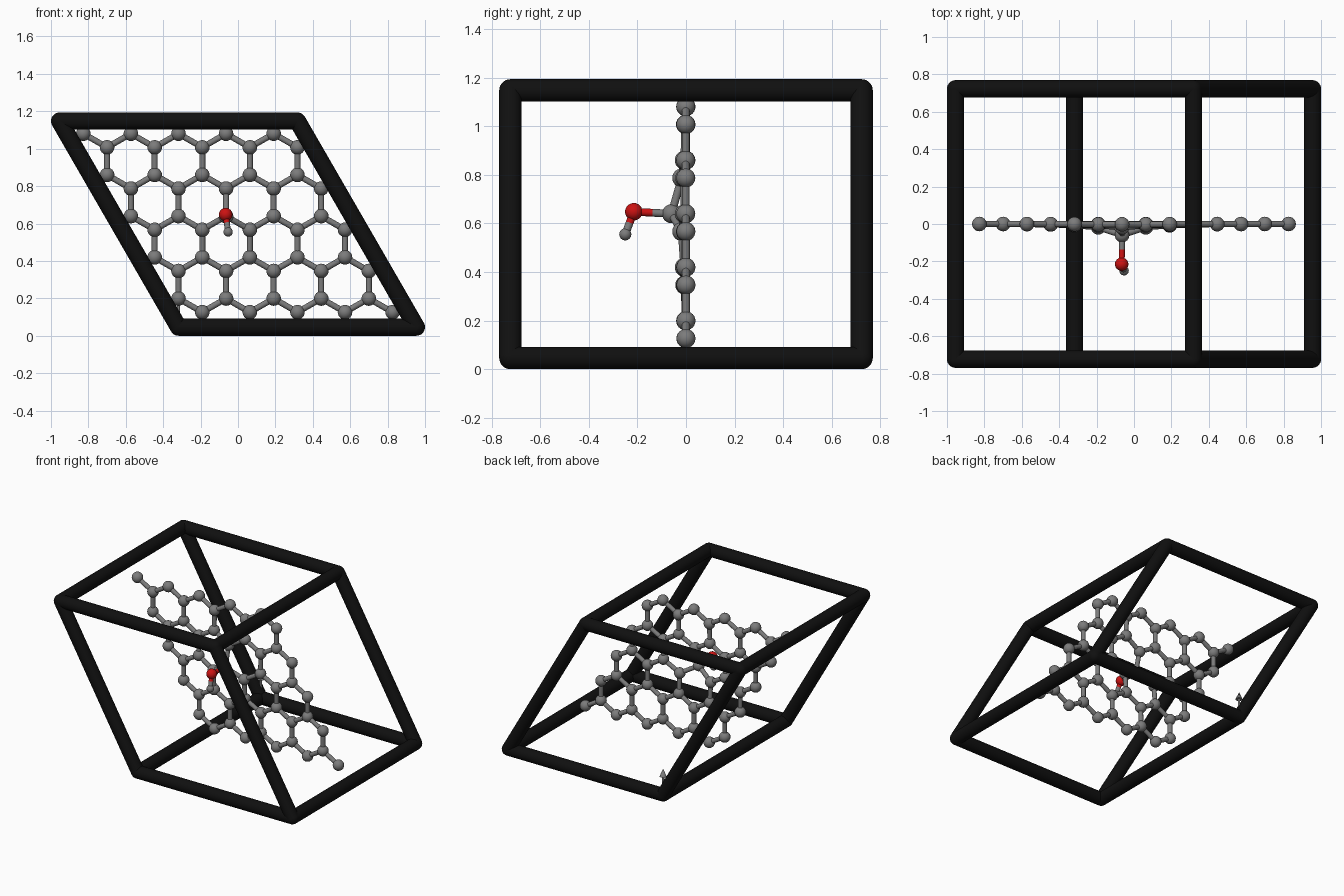
import bpy, bmesh, math
from mathutils import Vector, Matrix

cube = bpy.data.objects.get("Cube")
if cube:
    bpy.data.objects.remove(cube, do_unlink=True)


def material(name, rgb):
    m = bpy.data.materials.new(name)
    m.use_nodes = True
    m.diffuse_color = (*rgb, 1)
    m.node_tree.nodes["Principled BSDF"].inputs["Base Color"].default_value = (*rgb, 1)
    return m


BLACK = material("frame black", (0.005, 0.005, 0.005))
GREY = material("atom grey", (0.2, 0.2, 0.2))
RED = material("oxygen red", (0.6, 0.006, 0.006))


def ball(bm, p, r, seg=24):
    bmesh.ops.create_uvsphere(bm, u_segments=seg, v_segments=seg // 2, radius=r,
                              matrix=Matrix.Translation(p))


def rod(bm, a, b, r1, r2=None, seg=20, caps=False):
    a, b = Vector(a), Vector(b)
    turn = (b - a).to_track_quat('Z', 'Y').to_matrix().to_4x4()
    bmesh.ops.create_cone(bm, cap_ends=caps, segments=seg, radius1=r1,
                          radius2=r1 if r2 is None else r2, depth=(b - a).length,
                          matrix=Matrix.Translation((a + b) / 2) @ turn)


def finish(name, bm, mat):
    me = bpy.data.meshes.new(name)
    bm.to_mesh(me)
    bm.free()
    me.materials.append(mat)
    for f in me.polygons:
        f.use_smooth = True
    me.set_sharp_from_angle(angle=math.radians(40))
    ob = bpy.data.objects.new(name, me)
    bpy.context.collection.objects.link(ob)
    return ob


# Slanted cell frame: four corners, front and back, joined by depth bars
EDGE, BAR, DEPTH = 1.272, 0.046, 0.723
LOW, HIGH = BAR, BAR + EDGE * math.sqrt(3) / 2
outline = [(-0.318, LOW), (0.954, LOW), (0.318, HIGH), (-0.954, HIGH)]
bm = bmesh.new()
for i, (x, z) in enumerate(outline):
    nx, nz = outline[(i + 1) % 4]
    rod(bm, (x, -DEPTH, z), (x, DEPTH, z), BAR, seg=32)
    for y in (-DEPTH, DEPTH):
        ball(bm, (x, y, z), BAR, 32)
        rod(bm, (x, y, z), (nx, y, nz), BAR, seg=32)
finish("cell_frame", bm, BLACK)

# Honeycomb sheet, pulled forward around the bonded carbon
N = 5
A = EDGE / N
ROW = A * math.sqrt(3) / 2
CENTRE = Vector((-0.064, 0, 0.64))


def site(x, z):
    p = Vector((x, 0, z))
    p.y = -0.06 * math.exp(-(p - CENTRE).length / 0.12)
    return p


lower, upper = {}, {}
for j in range(N):
    for i in range(N):
        x = -0.191 + i * A - j * A / 2
        lower[i, j] = site(x, 0.126 + j * ROW)
        upper[i, j] = site(x - A / 2, 0.199 + j * ROW)

bm = bmesh.new()
for p in list(lower.values()) + list(upper.values()):
    ball(bm, p, 0.039)
finish("carbon_atoms", bm, GREY)

BOND = 0.016
bm = bmesh.new()
for (i, j), p in lower.items():
    for q in (upper.get((i, j)), upper.get((i + 1, j)), upper.get((i, j - 1))):
        if q:
            rod(bm, p, q, BOND)
finish("carbon_bonds", bm, GREY)

# Hydroxyl group, each bond coloured half by each atom
carbon = upper[2, 2]
oxygen = Vector((-0.066, -0.215, 0.648))
hydrogen = Vector((-0.053, -0.25, 0.555))
bm = bmesh.new()
ball(bm, oxygen, 0.036)
finish("oxygen_atom", bm, RED)
bm = bmesh.new()
ball(bm, hydrogen, 0.025)
finish("hydrogen_atom", bm, GREY)
for name, atom in (("carbon", carbon), ("hydrogen", hydrogen)):
    mid = (atom + oxygen) / 2
    for part, end, mat in ((name + "_side", atom, GREY), ("oxygen_side", oxygen, RED)):
        bm = bmesh.new()
        rod(bm, end, mid, BOND)
        finish(f"{name}_oxygen_bond_{part}", bm, mat)

# Small axis arrow on the rear lower corner
bm = bmesh.new()
ax, ay = -0.318, DEPTH
rod(bm, (ax, ay, LOW), (ax, ay, 0.185), 0.008, caps=True)
rod(bm, (ax, ay, 0.183), (ax, ay, 0.238), 0.024, 0, caps=True)
finish("axis_arrow", bm, GREY)
